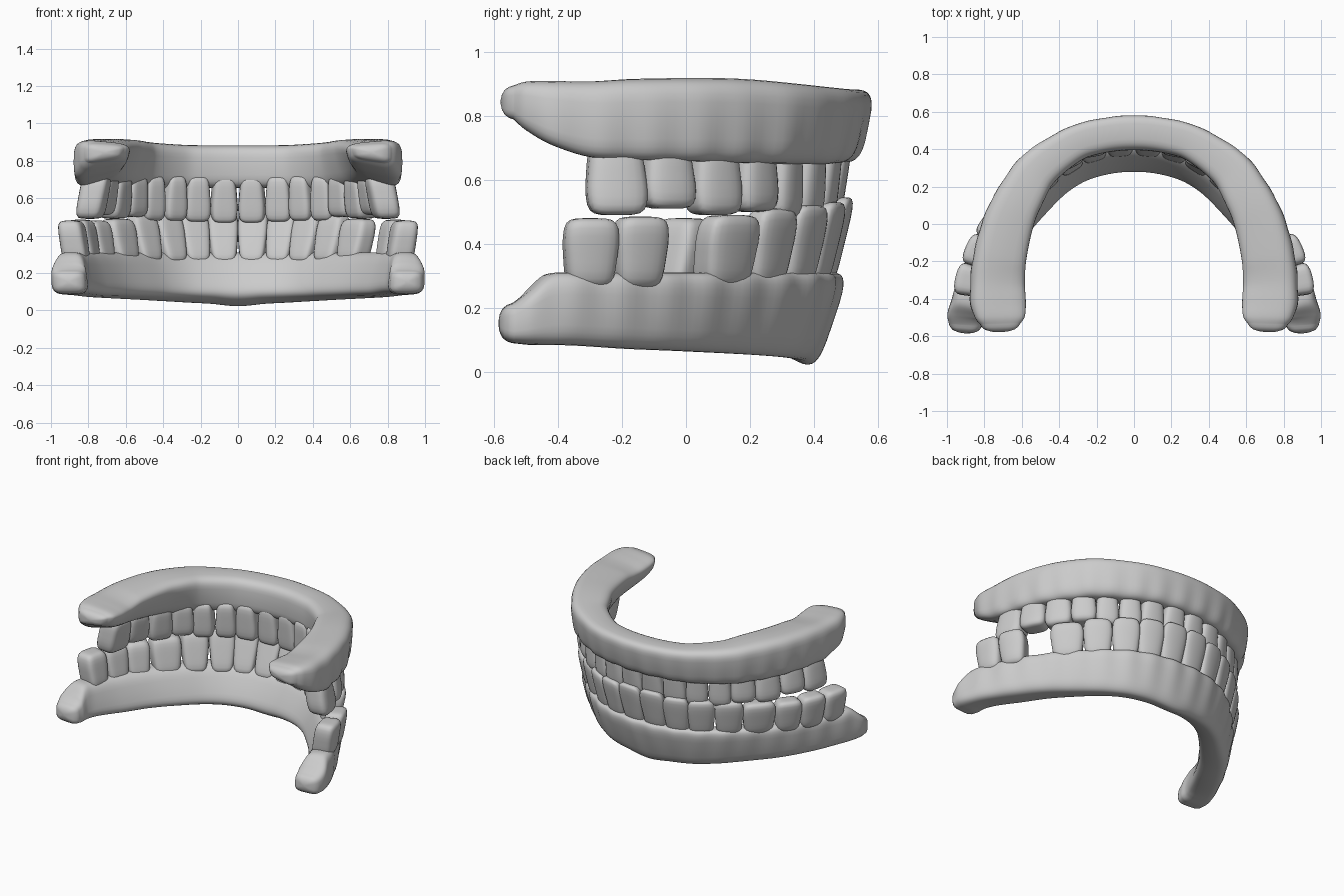
import bpy, bmesh, math
from mathutils import Vector

old = bpy.data.objects.get("Cube")
if old:
    bpy.data.objects.remove(old, do_unlink=True)

grey = bpy.data.materials.new("plain_grey")
grey.use_nodes = True
grey.diffuse_color = (.6, .6, .6, 1)
grey.node_tree.nodes["Principled BSDF"].inputs["Base Color"].default_value = grey.diffuse_color


def finish(bm, name):
    bmesh.ops.recalc_face_normals(bm, faces=bm.faces)
    for face in bm.faces:
        face.smooth = True
    mesh = bpy.data.meshes.new(name)
    bm.to_mesh(mesh)
    bm.free()
    mesh.materials.append(grey)
    obj = bpy.data.objects.new(name, mesh)
    bpy.context.collection.objects.link(obj)
    return obj


def power(value, exponent):
    return math.copysign(abs(value) ** exponent, value)


def smooth_path(rows, steps):
    """Catmull-Rom interpolation of whole station rows."""
    result = []
    for i in range(len(rows) - 1):
        a, b, c, d = (rows[min(max(k, 0), len(rows) - 1)] for k in range(i - 1, i + 3))
        for s in range(steps):
            t = s / steps
            result.append([q + t * (r - p + t * (2 * p - 5 * q + 4 * r - w
                           + t * (3 * (q - r) + w - p))) / 2
                           for p, q, r, w in zip(a, b, c, d)])
    return result + [list(rows[-1])]


def build_gum(name, half, teeth_above, drop):
    """Loft a rounded four-cornered section round a mirrored arch."""
    mirrored = [(-row[0],) + row[1:] for row in reversed(half[1:])]
    rows = smooth_path(mirrored + half, 8)
    bm = bmesh.new()
    rings, length = [], 0
    sides = 32
    total = sum(math.dist(a[:2], b[:2]) for a, b in zip(rows, rows[1:]))
    for i, (x, y, zt, zb, top_out, top_in, low_out, low_in, rise) in enumerate(rows):
        a, b = rows[max(i - 1, 0)], rows[min(i + 1, len(rows) - 1)]
        tangent = Vector((b[0] - a[0], b[1] - a[1], 0)).normalized()
        outward = Vector((-tangent.y, tangent.x, 0))
        if i:
            length += math.dist(rows[i - 1][:2], (x, y))
        # root bulges between the teeth
        ripple = .005 * math.cos(math.tau * (length - total / 2) / .16)
        ring = []
        for k in range(sides):
            angle = math.tau * k / sides
            u = .5 + .5 * power(math.cos(angle), .55)
            v = .5 + .5 * power(math.sin(angle), .55)
            outer = top_out * v + low_out * (1 - v)
            inner = top_in * v + low_in * (1 - v)
            near_teeth = v if teeth_above else 1 - v
            offset = outer * u + inner * (1 - u) + ripple * u * near_teeth
            # the inner edge is thinner than the outer one
            z = zb + (zt - zb) * v + rise * (1 - u) * (1 - v - drop * v)
            ring.append(Vector((x, y, z)) - outward * offset)
        rings.append((ring, tangent))

    # domed end caps
    def cap(ring, direction):
        centre = sum(ring, Vector()) / sides
        return [[centre + (p - centre) * s + direction * d for p in ring]
                for s, d in ((.92, .014), (.75, .028), (.45, .038), (.15, .042))]
    loops = list(reversed(cap(rings[0][0], -rings[0][1])))
    loops += [r for r, _ in rings] + cap(rings[-1][0], rings[-1][1])
    verts = [[bm.verts.new(p) for p in loop] for loop in loops]
    for a, b in zip(verts, verts[1:]):
        for k in range(sides):
            n = (k + 1) % sides
            bm.faces.new((a[k], a[n], b[n], b[k]))
    bm.faces.new(verts[0])
    bm.faces.new(verts[-1])
    return finish(bm, name)


def build_tooth(name, start, end, root, tip, depth, lean, edge):
    """Rounded block, narrow at the root, with a thinned biting edge."""
    bm = bmesh.new()
    bmesh.ops.create_cube(bm, size=2)
    bmesh.ops.subdivide_edges(bm, edges=bm.edges[:], cuts=7, use_grid_fill=True)
    start, end = Vector((*start, 0)), Vector((*end, 0))
    along = (end - start).normalized()
    outward = Vector((-along.y, along.x, 0))
    middle = (start + end) / 2
    half_width = (end - start).length / 2
    for v in bm.verts:
        p = v.co / sum(abs(c) ** 5 for c in v.co) ** .2
        h = (p.z + 1) / 2
        wide = (.86 + .17 * min(1, h * 1.6)) * (.92 + .08 * p.y)
        thick = 1 + (edge - 1) * h
        across = half_width * wide * p.x
        inset = depth * (1 - p.y * thick) / 2 - depth * (1 - thick) / 2
        bulge = .012 * (1 - p.x ** 2) * max(p.y, 0)
        v.co = middle + along * across + outward * (lean * (h - 1) - inset + bulge)
        v.co.z = root + (tip - root) * h
    return finish(bm, name)


def build_row(name, points, tips, root, depths, leans, missing=None):
    """Mirrored teeth between the outer points, given at the biting edge."""
    last = len(tips) - 1
    for i, tip in enumerate(tips):
        t = i / last
        blend = lambda pair: pair[0] + (pair[1] - pair[0]) * t
        edge = .55 + .4 * min(1, i / 4)
        for side, sign in (("left", 1), ("right", -1)):
            if (side, i) == missing:
                continue
            a, b = ((sign * x, y) for x, y in points[i:i + 2])
            if sign < 0:
                a, b = b, a
            build_tooth(f"{name}_tooth_{side}_{i + 1}", a, b, root, tip,
                        blend(depths), blend(leans), edge)


# Stations: outer x, y, top z, bottom z, then insets of the top outer, top
# inner, bottom outer and bottom inner corners, and the inner bottom rise
upper_gum = [
    (0, .595, .885, .65, 0, .2, .05, .2, .01),
    (.2, .575, .885, .65, 0, .2, .05, .2, .01),
    (.38, .52, .89, .645, 0, .21, .05, .2, .01),
    (.6, .38, .905, .645, 0, .25, .04, .21, .01),
    (.73, .205, .92, .645, 0, .28, .03, .21, .02),
    (.81, .04, .925, .645, 0, .3, .02, .22, .04),
    (.86, -.15, .925, .645, 0, .31, .01, .23, .06),
    (.875, -.3, .92, .65, 0, .31, 0, .25, .08),
    (.875, -.42, .92, .69, 0, .31, 0, .27, .07),
    (.873, -.5, .915, .74, .02, .3, .02, .27, .05),
    (.872, -.54, .9, .78, .05, .27, .05, .25, .03)]
lower_gum = [
    (0, .51, .31, 0, 0, .13, .1, .255, .08),
    (.17, .495, .31, .015, 0, .13, .1, .255, .07),
    (.34, .44, .31, .025, 0, .13, .09, .25, .06),
    (.49, .34, .31, .035, 0, .13, .08, .24, .05),
    (.63, .205, .31, .045, 0, .14, .07, .24, .04),
    (.77, .04, .31, .055, 0, .15, .05, .24, .03),
    (.88, -.15, .31, .065, 0, .15, .03, .23, .02),
    (.95, -.32, .31, .075, 0, .15, .01, .21, .02),
    (.98, -.41, .305, .08, 0, .16, 0, .2, .01),
    (.995, -.48, .255, .085, 0, .18, 0, .2, 0),
    (1, -.535, .215, .09, .01, .18, .01, .19, 0)]
build_gum("upper_gum", upper_gum, False, .5)
build_gum("lower_gum", lower_gum, True, 0)

# Teeth, from the middle outwards
build_row("upper",
          [(0, .475), (.15, .465), (.3, .435), (.425, .37), (.55, .3),
           (.665, .19), (.76, .045), (.835, -.11), (.875, -.3)],
          [.47, .475, .48, .48, .5, .49, .51, .49],
          .72, (.12, .14), (-.04, .04))
build_row("lower",
          [(0, .525), (.17, .51), (.33, .46), (.475, .365), (.615, .25),
           (.755, .095), (.86, -.04), (.93, -.2), (.97, -.37)],
          [.545, .53, .52, .51, .49, .48, .485, .48],
          .26, (.1, .13), (.07, .03), missing=("left", 5))
